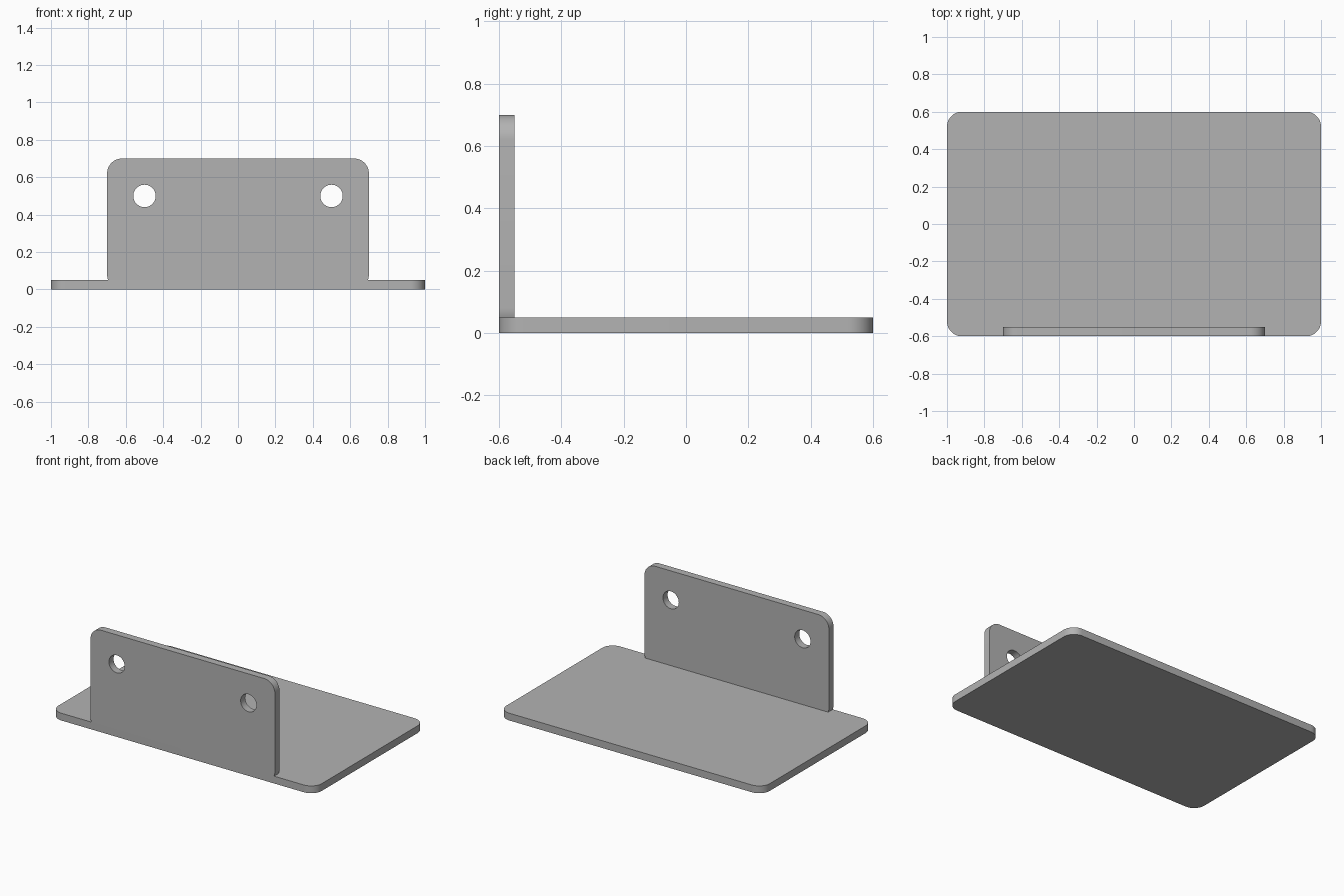
import bpy, bmesh, math
from mathutils import Matrix, Vector

default = bpy.data.objects.get("Cube")
if default:
    bpy.data.objects.remove(default, do_unlink=True)

THICK = 0.05      # sheet thickness
RADIUS = 0.08     # corner radius
DEPTH = 1.2       # base depth

metal = bpy.data.materials.new("plain_grey")
grey = (0.45, 0.45, 0.45, 1)
metal.diffuse_color = grey
metal.use_nodes = True
metal.node_tree.nodes["Principled BSDF"].inputs["Base Color"].default_value = grey


def rounded_plate(width, height, steps=12):
    """Rounded rectangle centred in XY, extruded up by THICK."""
    bm = bmesh.new()
    verts = []
    for i, (sx, sy) in enumerate([(1, 1), (-1, 1), (-1, -1), (1, -1)]):
        cx, cy = sx * (width / 2 - RADIUS), sy * (height / 2 - RADIUS)
        for k in range(steps + 1):
            a = math.pi / 2 * (i + k / steps)
            verts.append(bm.verts.new((cx + RADIUS * math.cos(a), cy + RADIUS * math.sin(a), 0)))
    face = bm.faces.new(verts)
    top = bmesh.ops.extrude_face_region(bm, geom=[face])["geom"]
    bmesh.ops.translate(bm, vec=(0, 0, THICK),
                        verts=[v for v in top if isinstance(v, bmesh.types.BMVert)])
    return bm


def make_object(name, bm):
    bmesh.ops.recalc_face_normals(bm, faces=bm.faces)
    mesh = bpy.data.meshes.new(name)
    bm.to_mesh(mesh)
    bm.free()
    mesh.materials.append(metal)
    obj = bpy.data.objects.new(name, mesh)
    bpy.context.collection.objects.link(obj)
    return obj


def select_only(obj):
    bpy.ops.object.select_all(action='DESELECT')
    obj.select_set(True)
    bpy.context.view_layer.objects.active = obj


# Horizontal base plate
base = make_object("base_plate", rounded_plate(2.0, DEPTH))

# Upright plate, flush with the front edge and trimmed where it meets the base
bm = rounded_plate(1.4, 0.7)
bm.transform(Matrix.Translation((0, THICK - DEPTH / 2, 0.35)) @ Matrix.Rotation(math.pi / 2, 4, 'X'))
bmesh.ops.bisect_plane(bm, geom=bm.verts[:] + bm.edges[:] + bm.faces[:],
                       plane_co=Vector((0, 0, THICK)), plane_no=Vector((0, 0, 1)), clear_inner=True)
bmesh.ops.holes_fill(bm, edges=[e for e in bm.edges if e.is_boundary])
upright = make_object("upright_plate", bm)

# Two mounting holes
bm = bmesh.new()
for side in (-1, 1):
    place = Matrix.Translation((0.5 * side, (THICK - DEPTH) / 2, 0.5)) @ Matrix.Rotation(math.pi / 2, 4, 'X')
    bmesh.ops.create_cone(bm, cap_ends=True, segments=48, radius1=0.06, radius2=0.06,
                          depth=0.2, matrix=place)
cutter = make_object("hole_cutter", bm)
cutter.hide_render = True
holes = upright.modifiers.new("mounting_holes", 'BOOLEAN')
holes.operation = 'DIFFERENCE'
holes.solver = 'EXACT'
holes.object = cutter
select_only(upright)
bpy.ops.object.modifier_apply(modifier=holes.name)
bpy.data.objects.remove(cutter, do_unlink=True)

# Smooth the rounded corners and hole walls, keep the rims sharp
for part in (base, upright):
    select_only(part)
    bpy.ops.object.shade_smooth_by_angle(angle=math.radians(30))
